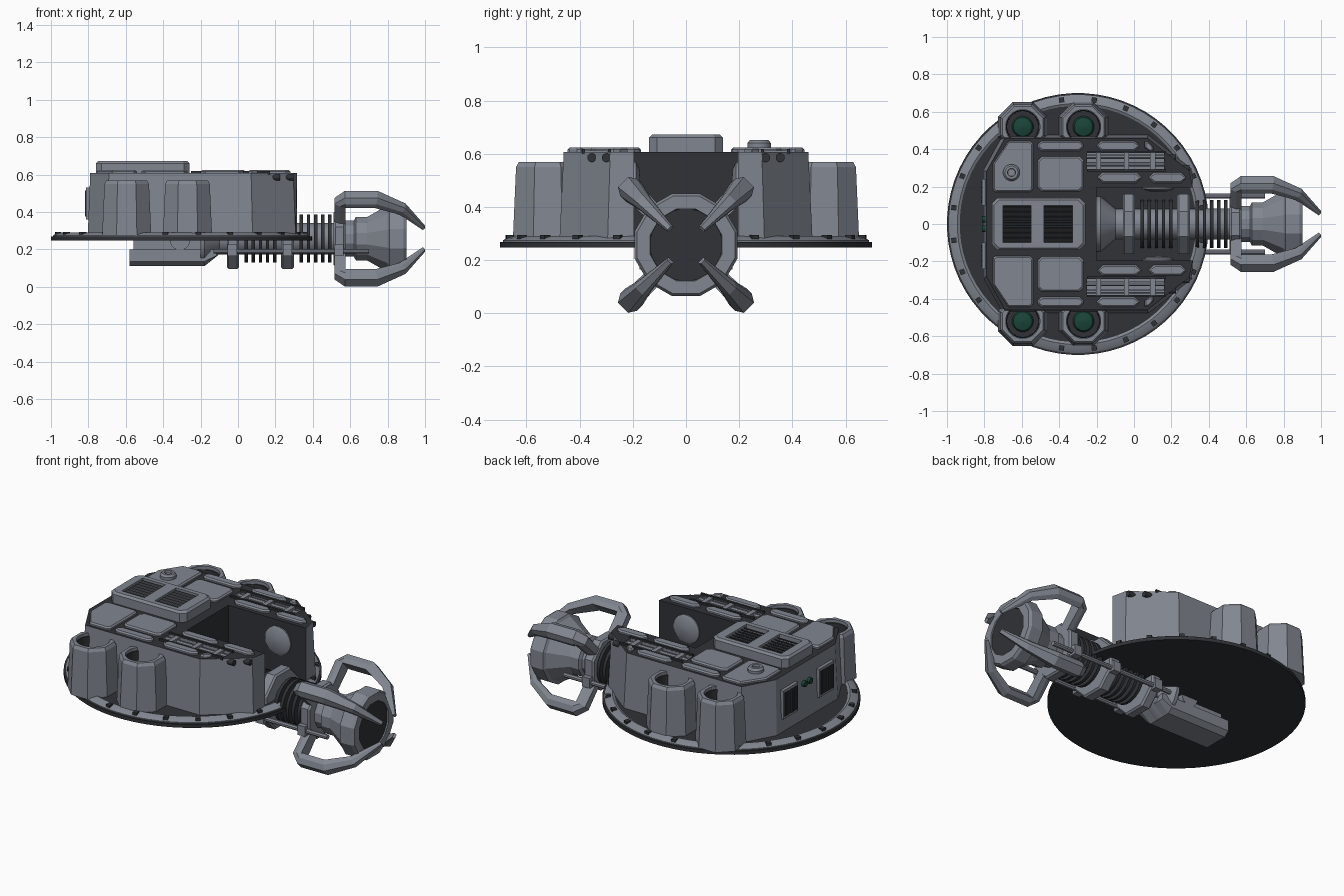
import bpy, bmesh, math
from mathutils import Vector, Matrix

if "Cube" in bpy.data.objects:
    bpy.data.objects.remove(bpy.data.objects["Cube"])

AX = 0.257  # height of the arm axis


def material(name, rgb):
    m = bpy.data.materials.new(name)
    m.diffuse_color = (*rgb, 1)
    m.use_nodes = True
    m.node_tree.nodes["Principled BSDF"].inputs["Base Color"].default_value = m.diffuse_color
    return m


STEEL = material("steel", (.22, .24, .28))
DARK = material("dark_metal", (.03, .032, .037))
GREEN = material("green_glass", (.01, .06, .04))


def make(name, verts, faces, mat=STEEL, smooth=False):
    me = bpy.data.meshes.new(name)
    me.from_pydata([tuple(v) for v in verts], [], faces)
    bm = bmesh.new()
    bm.from_mesh(me)
    bmesh.ops.remove_doubles(bm, verts=bm.verts, dist=1e-5)
    bmesh.ops.recalc_face_normals(bm, faces=bm.faces)
    bm.to_mesh(me)
    bm.free()
    me.materials.append(mat)
    if smooth:
        me.polygons.foreach_set("use_smooth", [True] * len(me.polygons))
        me.set_sharp_from_angle(angle=math.radians(30))
    ob = bpy.data.objects.new(name, me)
    bpy.context.collection.objects.link(ob)
    return ob


def rings(name, loops, mat=STEEL, smooth=False):
    # skin a stack of equal-length loops and cap both ends
    n = len(loops[0])
    verts = [v for l in loops for v in l]
    faces = [(i * n + j, i * n + (j + 1) % n, (i + 1) * n + (j + 1) % n, (i + 1) * n + j)
             for i in range(len(loops) - 1) for j in range(n)]
    faces += [tuple(range(n))[::-1], tuple(range(len(verts) - n, len(verts)))]
    return make(name, verts, faces, mat, smooth)


def lathe(name, prof, n, loc=(0, 0, 0), axis="z", mat=STEEL, smooth=False):
    # profile of (radius, distance along axis); polygons get flats on the axes
    loops = []
    for r, h in prof:
        r = max(r, 1e-4)
        pts = [((k + .5) * math.tau / n) for k in range(n)]
        ring = [(r * math.cos(a), r * math.sin(a), h) for a in pts]
        order = {"z": (0, 1, 2), "x": (2, 0, 1), "y": (1, 2, 0)}[axis]
        loops.append([Vector([p[i] for i in order]) + Vector(loc) for p in ring])
    return rings(name, loops, mat, smooth)


def rod(name, r, a, b, n, loc, axis="x", mat=STEEL, smooth=False):
    return lathe(name, [(r, a), (r, b)], n, loc, axis, mat, smooth)


def slab(name, outline, z0, z1, inset=.008, mat=STEEL):
    # flat plate with a chamfered top edge
    xs, ys = zip(*outline)
    cx, cy = (min(xs) + max(xs)) / 2, (min(ys) + max(ys)) / 2
    sx, sy = 1 - inset * 2 / (max(xs) - min(xs)), 1 - inset * 2 / (max(ys) - min(ys))
    top = [(cx + (x - cx) * sx, cy + (y - cy) * sy, z1) for x, y in outline]
    mid = z1 - min(inset, (z1 - z0) * .6)
    return rings(name, [[(x, y, z0) for x, y in outline], [(x, y, mid) for x, y in outline], top], mat)


def oct_rect(x0, x1, y0, y1, c):
    return [(x0 + c, y0), (x1 - c, y0), (x1, y0 + c), (x1, y1 - c),
            (x1 - c, y1), (x0 + c, y1), (x0, y1 - c), (x0, y0 + c)]


def box(name, x0, x1, y0, y1, z0, z1, mat=STEEL):
    q = [(x0, y0), (x1, y0), (x1, y1), (x0, y1)]
    return rings(name, [[(x, y, z) for x, y in q] for z in (z0, z1)], mat)


def cut(ob, cutter):
    cutter.hide_render = True
    cutter.hide_viewport = True
    m = ob.modifiers.new("cut", "BOOLEAN")
    m.operation, m.solver, m.object = "DIFFERENCE", "EXACT", cutter


# base disc with rim and bolts
lathe("base_disc", [(0, .247), (.70, .247), (.70, .268), (.63, .268), (0, .268)], 64, (-.3, 0, 0), mat=DARK, smooth=True)
lathe("base_rim", [(.69, .266), (.69, .274), (.675, .283), (.645, .291), (.632, .284), (.632, .266)],
      64, (-.3, 0, 0), smooth=True)
lathe("base_floor", [(.633, .266), (.633, .281), (0, .281)], 64, (-.3, 0, 0), mat=DARK)
for i in range(24):
    a = math.radians(7.5 + 15 * i)
    b = box("rim_bolt", -.014, .014, -.014, .014, .276, .294, DARK)
    b.matrix_world = Matrix.Translation((-.3 + .668 * math.cos(a), .668 * math.sin(a), 0)) @ Matrix.Rotation(a, 4, "Z")

# U-shaped turret body
half = [(-.2, .195), (.315, .195), (.295, .285), (.07, .46), (-.69, .46), (-.79, .28)]
outline = half + [(x, -y) for x, y in half[::-1]]
low = [(x, y) if abs(y) < .2 else (-.25 + (x + .25) * 1.025, y * 1.035) for x, y in outline]
body = rings("turret_body", [[(x, y, .27) for x, y in low], [(x, y, .607) for x, y in outline]])
body.data.materials.append(DARK)
for p in body.data.polygons:
    c = p.center
    if p.normal.z > .9 or (c.x > -.21 and abs(c.y) < .2 and c.x < .3):
        p.material_index = 1

for s in (-1, 1):
    def panel(name, pts, z1=.624, mat=STEEL):
        slab(name, [(x, s * y) for x, y in pts], .60, z1, .008, mat)

    # deck plates
    panel("rear_deck_plate", [(-.755, .18), (-.74, .17), (-.555, .17), (-.54, .185), (-.54, .43),
                              (-.555, .445), (-.67, .445), (-.755, .32)])
    panel("middle_deck_plate", oct_rect(-.515, -.27, .175, .36, .02))
    panel("outer_deck_plate", oct_rect(-.515, -.27, .39, .445, .02))
    panel("outer_front_strip", oct_rect(-.2, .03, .39, .445, .026))
    panel("inner_strip", oct_rect(-.195, .04, .22, .275, .026))
    panel("inner_front_strip", oct_rect(.08, .28, .22, .275, .026))
    panel("corner_strip", [(.055, .44), (.055, .41), (.09, .385), (.105, .395), (.105, .41), (.075, .44)])
    # recessed channel with bars
    y0, y1 = sorted((s * .295, s * .385))
    cut(body, box("channel_cutter", -.25, .16, y0, y1, .55, .7))
    for dy in (.32, .36):
        rod("channel_rail", .013, -.25, .16, 8, (0, s * dy, .59))
    for x in (-.19, -.04, .1):
        box("channel_clamp", x - .014, x + .014, y0, y1, .55, .612)
    # low walls either side of the channel
    for y in (.288, .385):
        box("channel_edge", -.25, .17, s * y - .006, s * y + .006, .60, .618, DARK)
    # bolts on the front corner facets
    for y in (.30, .355):
        x = .295 - (y - .285) / .175 * .225
        rod("corner_bolt", .017, -.02, .02, 12, (x, s * y, .585), mat=DARK)
    # pivot discs on the notch walls
    lathe("pivot_disc", [(.085, 0), (.085, -s * .008), (.06, -s * .02), (0, -s * .025)], 24,
          (.13, s * .196, .485), "y", smooth=True)
    # launcher pods
    for x in (-.595, -.27):
        loc = (x, s * .52, 0)
        pod = lathe("launcher_pod", [(.142, .275), (.129, .55), (.118, .568), (0, .568)], 8, loc)
        cut(pod, rod("pod_cutter", .092, .44, .7, 24, loc, "z"))
        lathe("pod_liner", [(.091, .445), (.091, .55), (.086, .55), (.084, .455), (0, .455)], 24, loc, mat=DARK, smooth=True)
        lathe("pod_lens", [(.06, .45), (.05, .47), (0, .485)], 16, loc, mat=GREEN, smooth=True)
    # rear wall vents and lamps
    y = s * .17
    box("rear_vent", -.812, -.77, y - .07, y + .07, .36, .53)
    for i in range(5):
        yy = y + (i - 2) * .025
        box("rear_vent_slot", -.817, -.79, yy - .008, yy + .008, .375, .515, DARK)
    rod("rear_lamp", .018, -.812, -.78, 12, (0, s * .025, .49), mat=GREEN)

# raised louvre housing
hood = slab("louvre_housing", oct_rect(-.76, -.26, -.14, .14, .03), .60, .672, .012)
for x0, x1 in ((-.70, -.55), (-.48, -.33)):
    cut(hood, box("louvre_cutter", x0, x1, -.1, .1, .63, .7))
    box("louvre_floor", x0, x1, -.1, .1, .625, .634, DARK)
    for i in range(7):
        b = box("louvre_slat", x0, x1, -.011, .011, -.003, .003, DARK)
        b.matrix_world = Matrix.Translation((0, -.084 + .028 * i, .654)) @ Matrix.Rotation(.6, 4, "X")

# deck sensor on one side
lathe("deck_sensor", [(.045, .61), (.045, .64), (.035, .652), (.022, .652), (.02, .64), (0, .64)],
      16, (-.655, .275, 0), smooth=True)

# underslung block
sec = [(-.58, .11), (-.18, .11), (-.115, .165), (-.115, .2), (-.58, .2)]
rings("underside_block", [[(x, y, z if abs(y) < .09 else max(z, .135)) for x, z in sec]
                          for y in (-.105, -.075, .075, .105)])
box("underside_mount", -.56, -.1, -.07, .07, .19, .25)
rod("underside_pivot", .055, -.1, .1, 16, (-.31, 0, .25), "y", smooth=True)

# arm core, cooling ribs, collars and side rods
A = (0, 0, AX)
lathe("arm_core", [(.15, -.2), (.15, -.18), (.085, -.1), (.085, .58)], 16, A, "x", smooth=True)
for start in (.035, .33):
    for i in range(5):
        x = start + i * .038
        rod("arm_rib", .13, x, x + .018, 20, A, "x", DARK, True)
for x0, x1, r in ((-.06, .005, .175), (.23, .30, .175), (.51, .575, .16)):
    c = .01
    lathe("arm_collar", [(r - c, x0), (r, x0 + c), (r, x1 - c), (r - c, x1)], 8, A, "x")
for s in (-1, 1):
    rod("arm_rod", .014, -.13, .70, 8, (0, s * .15, .19))
    for x in (-.03, .265, .54):
        box("rod_bracket", x - .025, x + .025, s * .145 - .03, s * .145 + .03, .165, .225)

# emitter head
lathe("emitter_head", [(.1, .56), (.1, .62), (.12, .63), (.12, .69), (.185, .80), (.2, .81), (.2, .885), (.19, .90),
                       (.14, .90), (.135, .87), (.1, .775), (0, .775)], 12, A, "x")
lathe("emitter_recess", [(.137, .893), (.13, .86), (.1, .785), (0, .785)], 24, A, "x", DARK, True)
lathe("emitter_lens", [(.097, .78), (.08, .80), (.045, .815), (0, .82)], 24, A, "x", GREEN, True)

# four claws: path of (x, radius, half width, half thickness)
path = [(.545, .12, .032, .03), (.545, .28, .038, .03), (.575, .305, .045, .03), (.74, .305, .045, .03),
        (.88, .23, .03, .024), (.994, .085, .014, .008)]
for k in range(4):
    turn = Matrix.Translation(A) @ Matrix.Rotation(math.radians(45 + 90 * k), 4, "X")
    loops = []
    for i, (x, r, w, t) in enumerate(path):
        p, q = path[max(i - 1, 0)], path[min(i + 1, len(path) - 1)]
        d = Vector((q[0] - p[0], q[1] - p[1])).normalized()
        nx, nr = -d.y, d.x
        cs = [(-w, -t), (w, -t), (w, 0), (.6 * w, t), (-.6 * w, t), (-w, 0)]
        loops.append([turn @ Vector((x + nx * h, u, r + nr * h)) for u, h in cs])
    rings("claw", loops)
